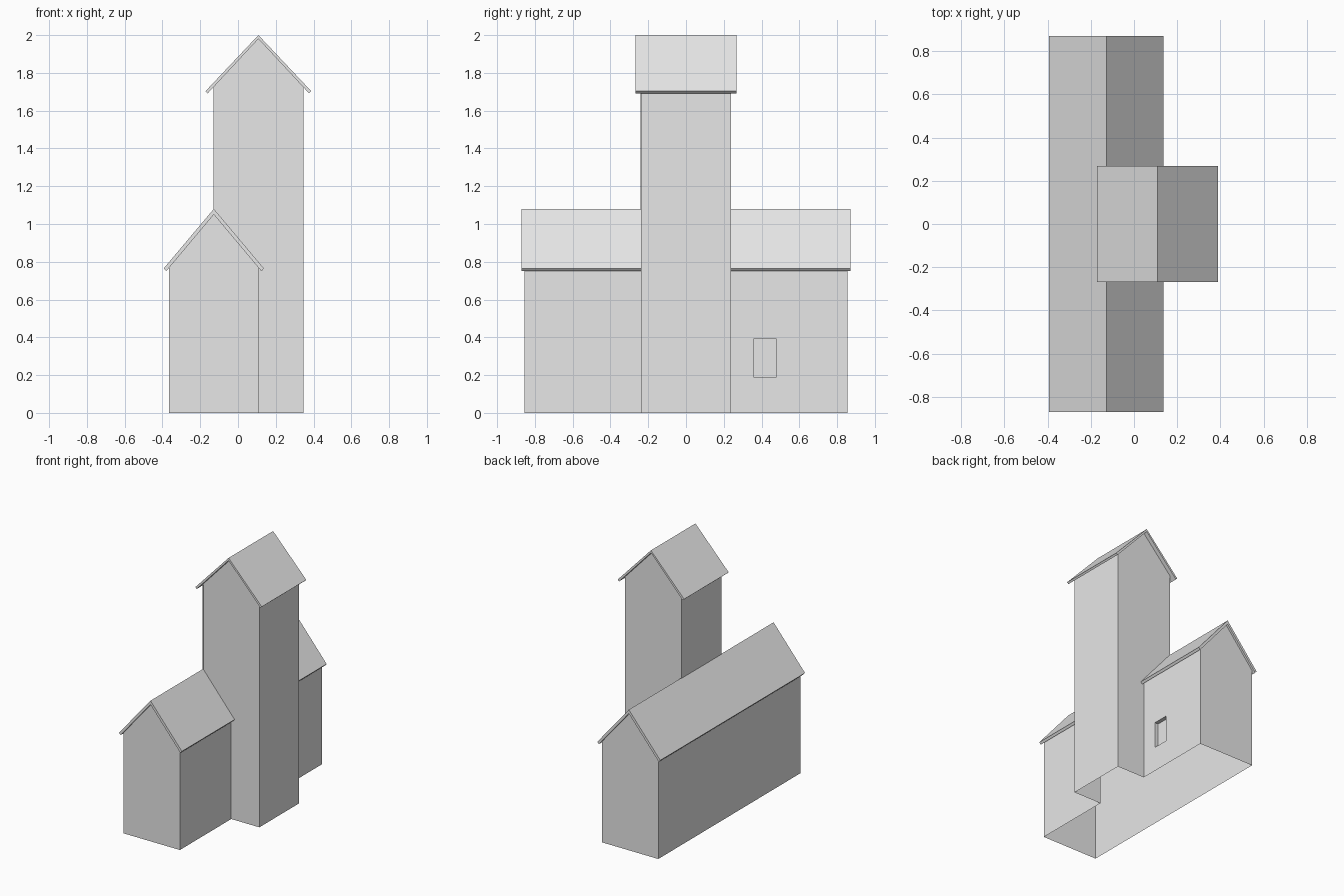
import bpy, bmesh

if "Cube" in bpy.data.objects:
    bpy.data.objects.remove(bpy.data.objects["Cube"])

HALL_X, TOWER_X = -0.128, 0.108

mat = bpy.data.materials.new("plain grey")
mat.diffuse_color = (0.8, 0.8, 0.8, 1)
mat.use_nodes = True
mat.node_tree.nodes["Principled BSDF"].inputs["Base Color"].default_value = mat.diffuse_color


def prism(name, profile, y0, y1):
    """Extrude an (x, z) outline along y."""
    bm = bmesh.new()
    a = [bm.verts.new((x, y0, z)) for x, z in profile]
    b = [bm.verts.new((x, y1, z)) for x, z in profile]
    n = len(profile)
    bm.faces.new(a)
    bm.faces.new(b[::-1])
    for i in range(n):
        j = (i + 1) % n
        bm.faces.new((a[j], a[i], b[i], b[j]))
    bmesh.ops.recalc_face_normals(bm, faces=bm.faces[:])
    me = bpy.data.meshes.new(name)
    bm.to_mesh(me)
    bm.free()
    me.materials.append(mat)
    ob = bpy.data.objects.new(name, me)
    bpy.context.collection.objects.link(ob)
    return ob


def house(name, cx, half, eave, ridge, depth):
    return prism(name, [(cx - half, 0), (cx + half, 0), (cx + half, eave),
                        (cx, ridge), (cx - half, eave)], -depth, depth)


def roof(name, cx, inner, outer, depth):
    """Gable slab; inner/outer = (half width, eave z, ridge z)."""
    (hi, ei, ri), (ho, eo, ro) = inner, outer
    return prism(name, [(cx - ho, eo), (cx - hi, ei), (cx, ri), (cx + hi, ei),
                        (cx + ho, eo), (cx, ro)], -depth, depth)


def boolean(ob, other, op):
    """Combine two solids and discard the second."""
    m = ob.modifiers.new(op, 'BOOLEAN')
    m.object, m.operation, m.solver = other, op, 'EXACT'
    dg = bpy.context.evaluated_depsgraph_get()
    me = bpy.data.meshes.new_from_object(ob.evaluated_get(dg))
    ob.modifiers.clear()
    ob.data = me
    bpy.data.objects.remove(other)


# Hall and tower walls as one shell with a recessed window
walls = house("walls", HALL_X, 0.237, 0.768, 1.05, 0.855)
tower = house("tower_walls", TOWER_X, 0.238, 1.725, 1.98, 0.237)
window = prism("window_cutter", [(0.079, 0.19), (0.2, 0.19), (0.2, 0.39), (0.079, 0.39)],
               0.358, 0.48)
window.hide_render = True
boolean(walls, tower, 'UNION')
boolean(walls, window, 'DIFFERENCE')

# Open underside
bm = bmesh.new()
bm.from_mesh(walls.data)
floor = [f for f in bm.faces if all(v.co.z < 0.001 for v in f.verts)]
bmesh.ops.delete(bm, geom=floor, context='FACES')
bm.to_mesh(walls.data)
bm.free()

# Thin lip on the tower's front left corner
prism("tower_corner_lip", [(-0.13, 1.0), (-0.126, 1.0), (-0.126, 1.72), (-0.13, 1.72)],
      -0.242, -0.236)

# Roofs
roof("hall_roof", HALL_X, (0.252, 0.75, 1.05), (0.265, 0.765, 1.08), 0.871)
roof("tower_roof", TOWER_X, (0.268, 1.692, 1.98), (0.28, 1.703, 2.0), 0.268)
